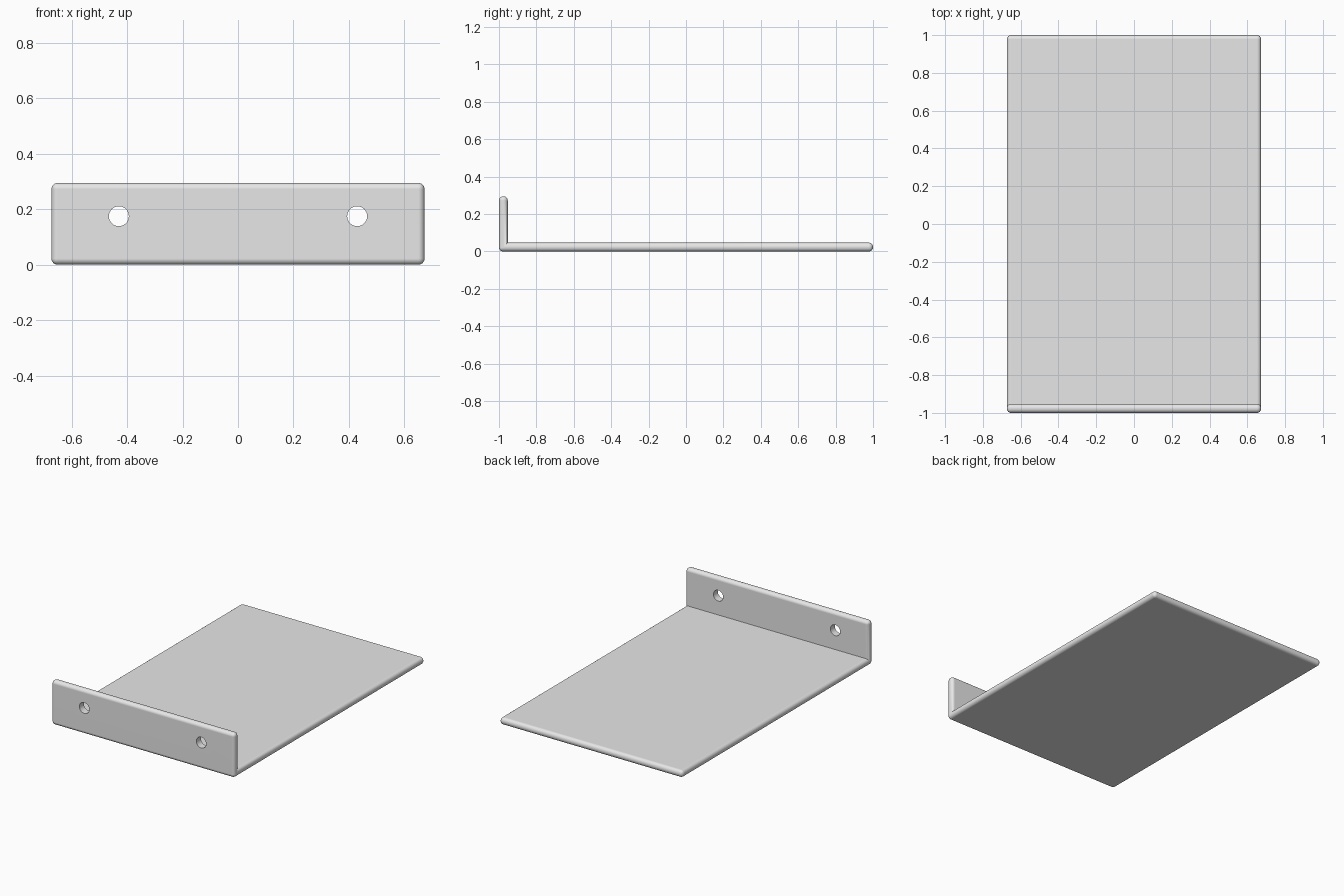
import bpy
import bmesh
from math import radians

if "Cube" in bpy.data.objects:
    bpy.data.objects.remove(bpy.data.objects["Cube"], do_unlink=True)

HALF_W, HALF_L = 0.673, 1.0
THICK, HEIGHT, ROUND = 0.047, 0.295, 0.022
HOLE_X, HOLE_Z, HOLE_R = 0.43, 0.175, 0.036

grey = bpy.data.materials.new("light grey")
grey.use_nodes = True
colour = (0.8, 0.8, 0.8, 1)
grey.diffuse_color = colour
grey.node_tree.nodes["Principled BSDF"].inputs["Base Color"].default_value = colour

# L-shaped side profile, extruded across the width
inner_y = -HALF_L + THICK
profile = [(-HALF_L, 0), (HALF_L, 0), (HALF_L, THICK),
           (inner_y, THICK), (inner_y, HEIGHT), (-HALF_L, HEIGHT)]
bm = bmesh.new()
side = bm.faces.new([bm.verts.new((-HALF_W, y, z)) for y, z in profile])
ext = bmesh.ops.extrude_face_region(bm, geom=[side])
moved = [g for g in ext["geom"] if isinstance(g, bmesh.types.BMVert)]
bmesh.ops.translate(bm, verts=moved, vec=(2 * HALF_W, 0, 0))
bmesh.ops.recalc_face_normals(bm, faces=bm.faces)

# Round every outer edge, leaving the inside corner sharp
outer = [e for e in bm.edges if e.is_convex]
bmesh.ops.bevel(bm, geom=outer, offset=ROUND, segments=6, profile=0.5,
                affect='EDGES', clamp_overlap=False)
mesh = bpy.data.meshes.new("shelf_bracket")
bm.to_mesh(mesh)
bm.free()
mesh.materials.append(grey)
shelf = bpy.data.objects.new("shelf_bracket", mesh)
bpy.context.collection.objects.link(shelf)

# Two screw holes through the upright lip
for sign in (-1, 1):
    bpy.ops.mesh.primitive_cylinder_add(
        vertices=32, radius=HOLE_R, depth=4 * THICK,
        location=(sign * HOLE_X, -HALF_L + THICK / 2, HOLE_Z),
        rotation=(radians(90), 0, 0))
    cutter = bpy.context.object
    cutter.name = "hole_cutter"
    cutter.hide_render = True
    cutter.data.materials.append(grey)
    bpy.context.view_layer.objects.active = shelf
    cut = shelf.modifiers.new("screw_hole", 'BOOLEAN')
    cut.operation = 'DIFFERENCE'
    cut.solver = 'EXACT'
    cut.object = cutter
    bpy.ops.object.modifier_apply(modifier=cut.name)
    bpy.data.objects.remove(cutter, do_unlink=True)

# Smooth rounded edges with flat main faces
bpy.ops.object.select_all(action='DESELECT')
shelf.select_set(True)
bpy.context.view_layer.objects.active = shelf
bpy.ops.object.shade_smooth_by_angle(angle=radians(35))
weighted = shelf.modifiers.new("flat_faces", 'WEIGHTED_NORMAL')
weighted.keep_sharp = True
